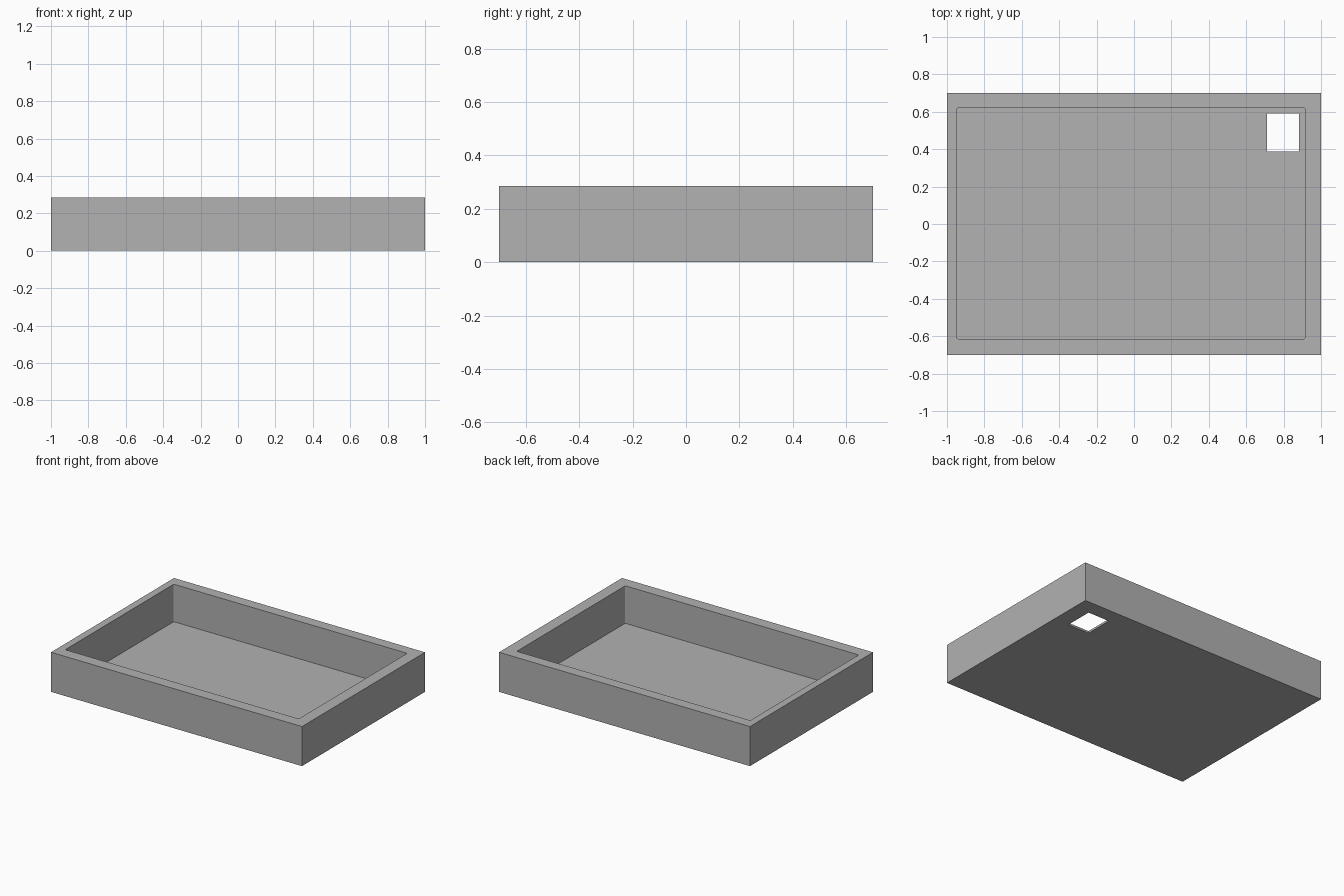
import bpy

if "Cube" in bpy.data.objects:
    bpy.data.objects.remove(bpy.data.objects["Cube"])


def box(name, x, y, z):
    """Axis-aligned box from (min, max) ranges."""
    bpy.ops.mesh.primitive_cube_add(size=1, location=[sum(r) / 2 for r in (x, y, z)])
    ob = bpy.context.object
    ob.name = name
    ob.scale = [r[1] - r[0] for r in (x, y, z)]
    bpy.ops.object.transform_apply(location=True, rotation=False, scale=True)
    return ob


def cut(target, cutter):
    """Subtract the cutter from the target and remove it."""
    cutter.hide_render = True
    bpy.context.view_layer.objects.active = target
    mod = target.modifiers.new("cut", 'BOOLEAN')
    mod.operation = 'DIFFERENCE'
    mod.solver = 'EXACT'
    mod.object = cutter
    bpy.ops.object.modifier_apply(modifier=mod.name)
    bpy.data.objects.remove(cutter)


grey = bpy.data.materials.new("grey")
grey.diffuse_color = (0.445, 0.445, 0.445, 1)
grey.use_nodes = True
grey.node_tree.nodes["Principled BSDF"].inputs["Base Color"].default_value = grey.diffuse_color

# Solid tray block
tray = box("tray", (-1, 1), (-0.70, 0.70), (0, 0.285))

# Main recess, with slightly rounded upright corners
recess = box("recess_cutter", (-0.947, 0.914), (-0.614, 0.621), (0.015, 0.5))
weights = recess.data.attributes.new("bevel_weight_edge", 'FLOAT', 'EDGE')
for e in recess.data.edges:
    a, b = (recess.data.vertices[i].co for i in e.vertices)
    weights.data[e.index].value = 1.0 if abs(a.z - b.z) > 0.1 else 0.0
bevel = recess.modifiers.new("round_corners", 'BEVEL')
bevel.limit_method = 'WEIGHT'
bevel.width = 0.008
bevel.segments = 3
bpy.ops.object.modifier_apply(modifier=bevel.name)
cut(tray, recess)

# Rectangular opening through the floor
cut(tray, box("opening_cutter", (0.711, 0.882), (0.387, 0.592), (-0.2, 0.2)))

tray.data.materials.clear()
tray.data.materials.append(grey)
